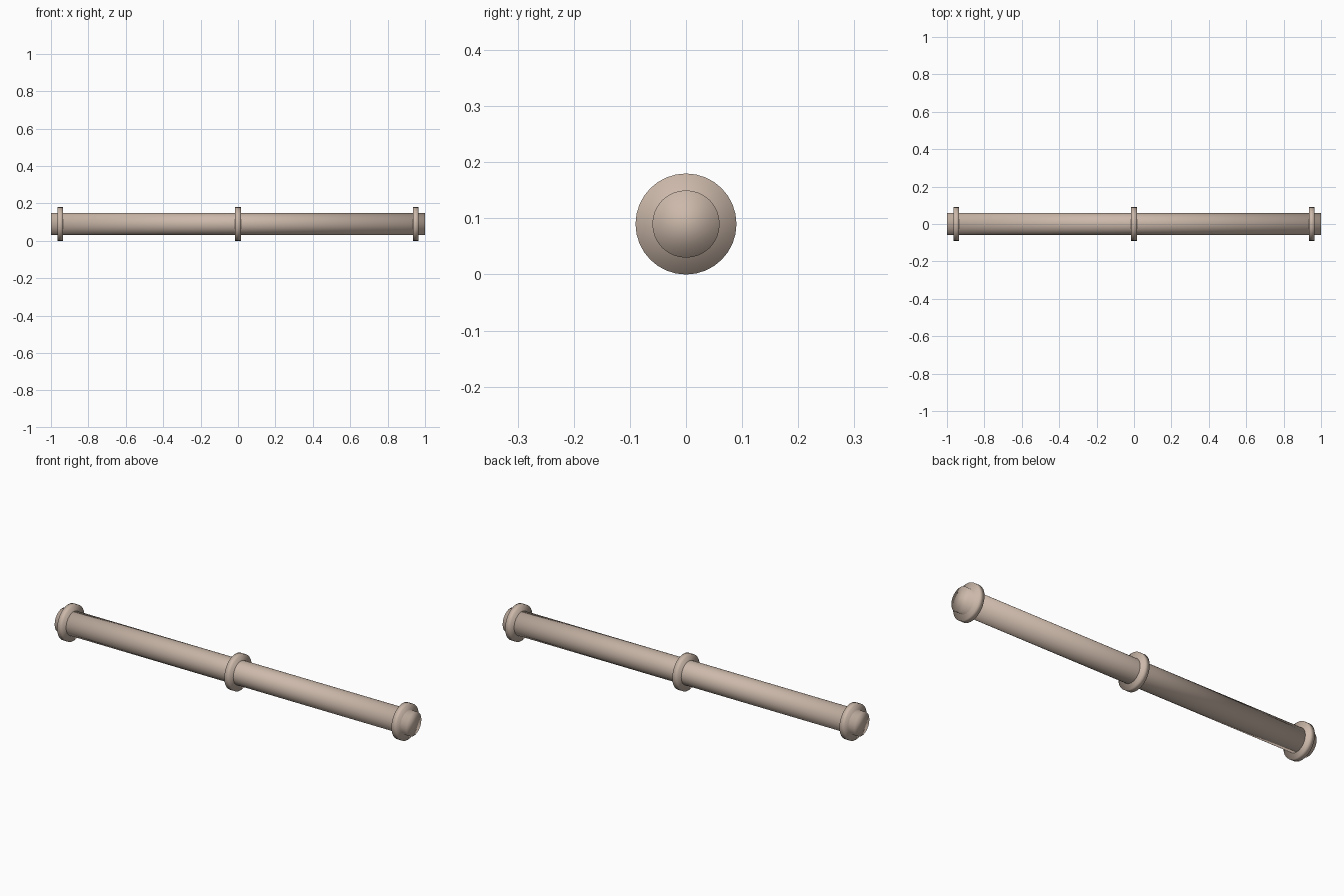
import bpy
import math

if "Cube" in bpy.data.objects:
    bpy.data.objects.remove(bpy.data.objects["Cube"])

AXIS_Z = 0.09

# Warm taupe finish shared by all parts
taupe = bpy.data.materials.new("taupe")
taupe.diffuse_color = (0.60, 0.48, 0.40, 1)
taupe.use_nodes = True
taupe.node_tree.nodes["Principled BSDF"].inputs["Base Color"].default_value = taupe.diffuse_color


def x_cylinder(name, radius, length, x):
    """Capped, fully smooth-shaded cylinder lying along the x axis."""
    bpy.ops.mesh.primitive_cylinder_add(
        vertices=32, radius=radius, depth=length,
        location=(x, 0, AXIS_Z), rotation=(0, math.pi / 2, 0))
    obj = bpy.context.object
    obj.name = name
    bpy.ops.object.transform_apply(location=False, rotation=True, scale=True)
    bpy.ops.object.shade_smooth()
    obj.data.materials.append(taupe)
    return obj


# Long straight pipe
x_cylinder("pipe", 0.06, 2.0, 0)

# Collars near both ends and at the middle
for name, x in (("left_collar", -0.95), ("middle_collar", 0), ("right_collar", 0.95)):
    x_cylinder(name, 0.09, 0.03, x)
